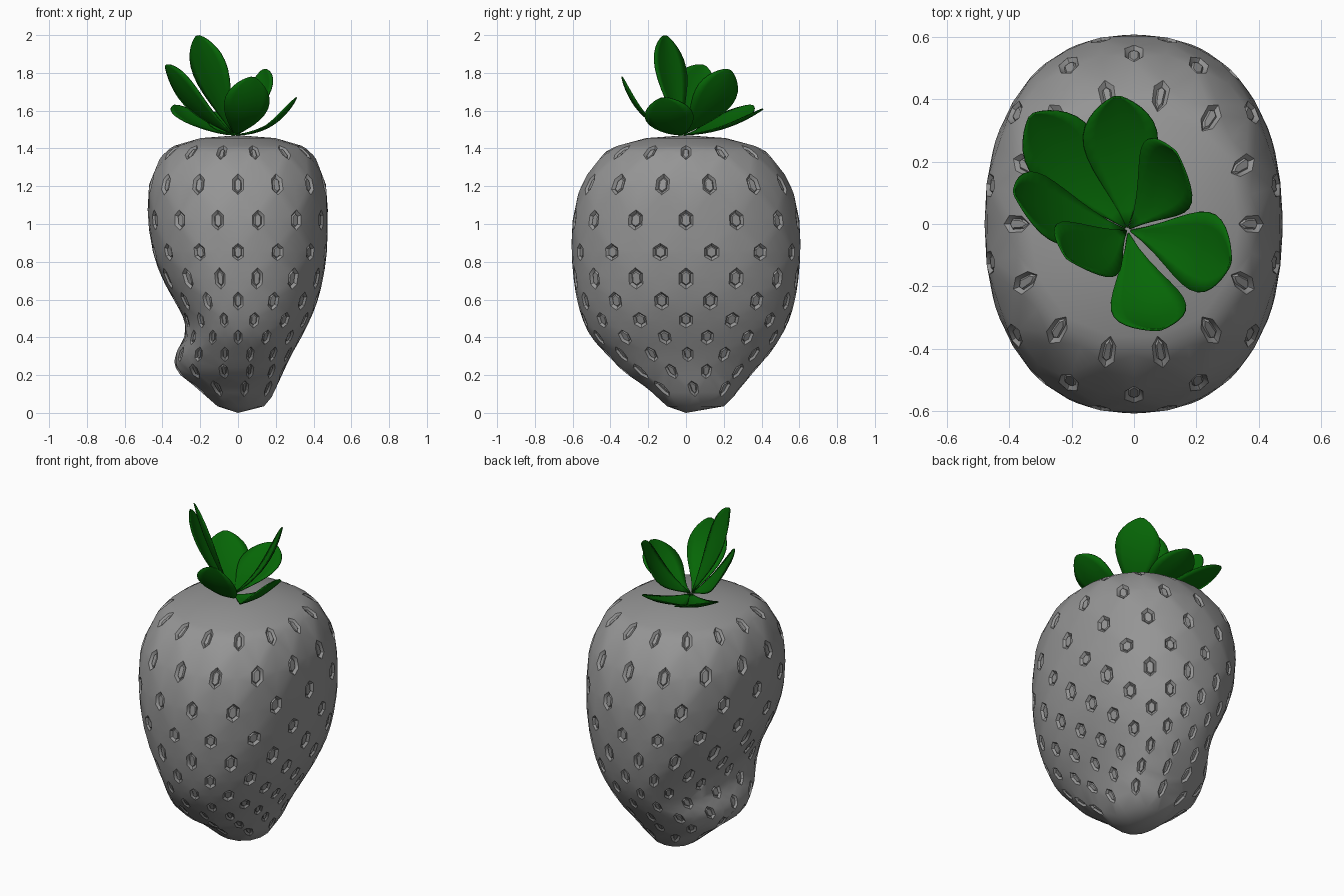
import bpy, bmesh, math
from mathutils import Vector
from mathutils.geometry import delaunay_2d_cdt

cube = bpy.data.objects.get("Cube")
if cube:
    bpy.data.objects.remove(cube, do_unlink=True)


def make_material(name, color):
    mat = bpy.data.materials.new(name)
    mat.use_nodes = True
    mat.diffuse_color = color
    mat.node_tree.nodes["Principled BSDF"].inputs["Base Color"].default_value = color
    return mat


grey = make_material("fruit grey", (0.3, 0.3, 0.3, 1))
green = make_material("leaf green", (0.002, 0.135, 0.002, 1))


def add_object(name, bm, mat, angle):
    mesh = bpy.data.meshes.new(name)
    bm.to_mesh(mesh)
    bm.free()
    mesh.materials.append(mat)
    obj = bpy.data.objects.new(name, mesh)
    bpy.context.collection.objects.link(obj)
    bpy.ops.object.select_all(action='DESELECT')
    obj.select_set(True)
    bpy.context.view_layer.objects.active = obj
    bpy.ops.object.shade_smooth_by_angle(angle=math.radians(angle))
    return obj


# Fruit rings: height, radius to -x, radius to +x, radius along y, y shift, seeds
RINGS = [
    (1.47, 0, 0, 0, 0, 0),
    (1.455, .2, .2, .21, 0, 0),
    (1.385, .38, .38, .42, 0, 14),
    (1.21, .47, .465, .55, 0, 14),
    (1.02, .475, .475, .6, 0, 14),
    (.85, .45, .47, .605, 0, 14),
    (.71, .4, .45, .595, 0, 14),
    (.59, .335, .42, .575, 0, 14),
    (.49, .285, .38, .545, 0, 14),
    (.4, .285, .335, .5, 0, 14),
    (.31, .33, .285, .43, .01, 14),
    (.22, .325, .24, .35, .015, 12),
    (.13, .22, .2, .245, .04, 9),
    (.035, .11, .14, .15, .05, 0),
    (0, 0, 0, 0, 0, 0),
]
CENTRE = Vector((0, 0, .75))
SQUARENESS = 2.3


def ring_at(s):
    """Smooth interpolation between the rings."""
    i = min(int(s), len(RINGS) - 2)
    t = s - i
    a, b, c, d = (RINGS[max(0, min(k, len(RINGS) - 1))] for k in range(i - 1, i + 3))
    return [.5 * (2 * q + (r - p) * t + (2 * p - 5 * q + 4 * r - u) * t ** 2
                  + (3 * q - p - 3 * r + u) * t ** 3) for p, q, r, u in zip(a, b, c, d)]


def surface(s, theta, dented=True):
    z, left, right, depth, shift, _ = ring_at(s)
    c, k = math.cos(theta), math.sin(theta)
    full = (abs(c) ** SQUARENESS + abs(k) ** SQUARENESS) ** (-1 / SQUARENESS)
    x = right * c * full
    if not dented:
        return Vector((x, depth * k * full, z))
    # the dent and the bulge under it are strongest facing -x
    x += (right - left) * max(0, -c) ** 1.4 * full
    return Vector((x, depth * k * full + shift, z))


# Lay out the seed hexagons and the plain points between them
home, plane, owner, hexes = [], [], [], []


def add_point(s, theta, seed=-1):
    d = (surface(s, theta, False) - CENTRE).normalized()
    home.append(surface(s, theta))
    plane.append(d.xy / (1 + d.z))
    owner.append(seed)
    return len(home) - 1


OUTLINE = [(0, -.44), (.14, -.22), (.14, .22), (0, .44), (-.14, .22), (-.14, -.22)]
add_point(0, 0)
for row, ring in enumerate(RINGS[1:-1], 1):
    count = ring[5]
    step = math.tau / (count or 14)
    # the top rows are far apart, so their seeds fill less of the gap
    tall = .67 if row < 6 else 1
    for j in range(count or 14):
        theta = step * (j + .5 * (row % 2))
        if not count:
            add_point(row, theta)
            continue
        hexes.append([add_point(row + v * tall, theta + u * step, len(hexes)) for u, v in OUTLINE])
        if count == 14:
            add_point(row, theta + step / 2)

# Fruit skin
_, _, tris, sources, _, _ = delaunay_2d_cdt(plane, [], hexes, 0, 1e-6)
bm = bmesh.new()
seed_id = bm.verts.layers.int.new("seed")
verts = []
for src in sources:
    v = bm.verts.new(home[src[0]])
    v[seed_id] = owner[src[0]]
    verts.append(v)
for tri in tris:
    bm.faces.new([verts[i] for i in tri])
tip = bm.verts.new((0, 0, 0))
tip[seed_id] = -1
for e in [e for e in bm.edges if e.is_boundary]:
    bm.faces.new((e.verts[0], e.verts[1], tip))


def is_seed(face):
    ids = {v[seed_id] for v in face.verts}
    return len(ids) == 1 and -1 not in ids


bmesh.ops.dissolve_faces(bm, faces=[f for f in bm.faces if is_seed(f)])
bmesh.ops.recalc_face_normals(bm, faces=bm.faces[:])

# Sunken pits, each with a raised seed
for f in [f for f in bm.faces if is_seed(f)]:
    size = math.sqrt(f.calc_area())
    for thick, depth in ((.16, -.2), (.07, .1)):
        bmesh.ops.inset_individual(bm, faces=[f], thickness=thick * size,
                                   depth=depth * size, use_even_offset=True)
add_object("fruit_body", bm, grey, 38)


# Leaves: rounded blades that bow upwards from the stalk point
def leaf(name, tip, half_width, bow, turn):
    base = Vector((-.02, -.02, 1.472))
    span = Vector(tip) - base
    side = Vector((math.cos(math.radians(turn)), math.sin(math.radians(turn)), 0))
    side = (side - side.project(span)).normalized()
    normal = span.cross(side).normalized()
    if normal.z < 0:
        normal.negate()
    middle = base + span * .5 - normal * bow * 2
    bm = bmesh.new()
    rows, cols = 14, 6
    grid = []
    for i in range(rows + 1):
        s = .02 + .975 * math.sin(i / rows * math.pi / 2)
        rib = base * (1 - s) ** 2 + middle * 2 * s * (1 - s) + (base + span) * s * s
        w = half_width * math.sin(math.pi * s ** 1.7) ** .7
        line = []
        for j in range(cols + 1):
            u = 2 * j / cols - 1
            line.append(bm.verts.new(rib + side * w * u + normal * w * .13 * abs(u) ** 1.5))
        grid.append(line)
    for a, b in zip(grid, grid[1:]):
        for j in range(cols):
            bm.faces.new((a[j], a[j + 1], b[j + 1], b[j]))
    obj = add_object(name, bm, green, 40)
    solid = obj.modifiers.new("thickness", 'SOLIDIFY')
    solid.thickness = .006
    solid.offset = 0


# tip, half width, bow, compass angle of the blade's width
LEAVES = [
    ((-.33, .35, 1.63), .12, .04, 52),
    ((-.055, .41, 1.61), .12, .035, 0),
    ((.135, .23, 1.82), .13, .05, -65),
    ((.31, -.125, 1.67), .13, .06, 90),
    ((.08, -.34, 1.78), .12, .07, 0),
    ((-.385, .1, 1.84), .125, .04, -58),
    ((-.215, -.11, 2.0), .125, .02, -40),
]
for n, (tip_point, half, bow, turn) in enumerate(LEAVES, 1):
    leaf(f"leaf_{n}", tip_point, half, bow, turn)
